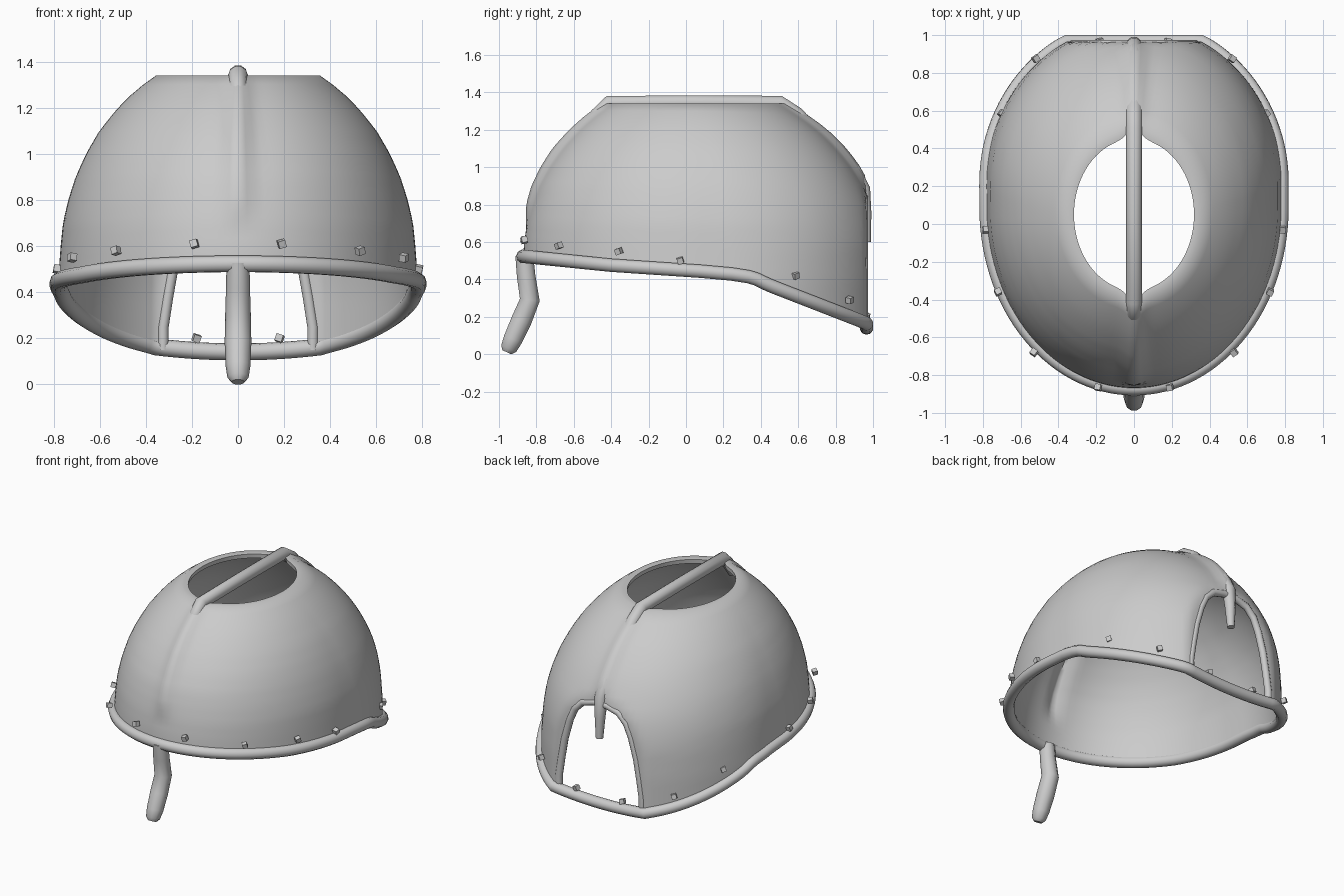
import bpy, bmesh, math
from mathutils import Vector, Euler

if "Cube" in bpy.data.objects:
    bpy.data.objects.remove(bpy.data.objects["Cube"])

steel = bpy.data.materials.new("grey steel")
steel.diffuse_color = (0.6, 0.6, 0.6, 1)
steel.use_nodes = True
steel.node_tree.nodes["Principled BSDF"].inputs["Base Color"].default_value = steel.diffuse_color

# helmet profile: height, half width, front y, back y, centre y
PROFILE = [
    (0.05, 0.79, -0.88, 1.06, 0.08),
    (0.40, 0.785, -0.88, 1.06, 0.08),
    (0.60, 0.77, -0.865, 1.05, 0.08),
    (0.70, 0.76, -0.85, 1.03, 0.08),
    (0.80, 0.737, -0.825, 1.00, 0.08),
    (0.90, 0.705, -0.79, 0.95, 0.08),
    (1.00, 0.66, -0.735, 0.89, 0.07),
    (1.10, 0.602, -0.665, 0.81, 0.07),
    (1.20, 0.522, -0.575, 0.71, 0.06),
    (1.28, 0.44, -0.485, 0.60, 0.06),
    (1.34, 0.357, -0.40, 0.50, 0.05),
]
# height of the lower edge along y
RIM = [(-0.9, 0.525), (-0.4, 0.475), (0.2, 0.435), (0.36, 0.41),
       (0.44, 0.37), (0.98, 0.16)]
# strength of the raised centre ridge by height
RIDGE = [(0.68, 0.0), (0.80, 0.03), (1.10, 0.05), (1.34, 0.05)]
BACK = 0.965
COLS, ROWS = 120, 22


def lerp(table, t):
    if t <= table[0][0]:
        return table[0][1:]
    for a, b in zip(table, table[1:]):
        if t <= b[0]:
            f = (t - a[0]) / (b[0] - a[0])
            return [p + (q - p) * f for p, q in zip(a[1:], b[1:])]
    return table[-1][1:]


def section(z, ang, scale=1.0):
    hx, yf, yb, c = lerp(PROFILE, z)
    s = math.sin(ang)
    x = hx * scale * math.cos(ang)
    if s > 0:
        c += 0.12 * min(1, (1.34 - z) / 0.8)   # fuller sides towards the back
        y = min(c + s * scale * (yb - c), BACK)
    else:
        y = c + s * scale * (c - yf)
    bump = lerp(RIDGE, z)[0] * math.exp(-(x / 0.05) ** 2)
    if s > 0:
        bump *= min(1, max(0, (z - 0.85) / 0.1))
    return Vector((x, y + math.copysign(bump, s), z))


def lower_edge(ang):
    p = section(0.4, ang)
    z = lerp(RIM, p.y)[0]
    if p.y > 0.9:
        z -= 0.025 * max(0, 1 - (p.x / 0.38) ** 2)
    return section(z, ang)


def finish(ob, angle=40):
    bpy.ops.object.select_all(action='DESELECT')
    ob.select_set(True)
    bpy.context.view_layer.objects.active = ob
    bpy.ops.object.convert(target='MESH')
    ob = bpy.context.object
    ob.data.materials.clear()
    ob.data.materials.append(steel)
    bpy.ops.object.shade_smooth_by_angle(angle=math.radians(angle))
    return ob


def mesh_object(name, bm):
    me = bpy.data.meshes.new(name)
    bm.to_mesh(me)
    bm.free()
    ob = bpy.data.objects.new(name, me)
    bpy.context.collection.objects.link(ob)
    return ob


def tube(name, pts, radii, cyclic=False):
    cu = bpy.data.curves.new(name, 'CURVE')
    cu.dimensions = '3D'
    cu.bevel_depth = 1.0
    cu.bevel_resolution = 3
    cu.use_fill_caps = True
    sp = cu.splines.new('POLY')
    sp.points.add(len(pts) - 1)
    for p, co, r in zip(sp.points, pts, radii):
        p.co = (*co, 1)
        p.radius = r
    sp.use_cyclic_u = cyclic
    ob = bpy.data.objects.new(name, cu)
    bpy.context.collection.objects.link(ob)
    return finish(ob, 60)


# domed shell, open at the crown with an inward lip
angles = [2 * math.pi * i / COLS for i in range(COLS)]
bm = bmesh.new()
rows = []
for j in range(ROWS + 1):
    row = []
    for a in angles:
        z0 = lower_edge(a).z
        row.append(bm.verts.new(section(z0 + (1.34 - z0) * j / ROWS, a)))
    rows.append(row)
lip = []
for a in angles:
    p = section(1.34, a, 0.89)
    p.z = 1.335
    lip.append(bm.verts.new(p))
rows.append(lip)
for lo, hi in zip(rows, rows[1:]):
    for i in range(COLS):
        k = (i + 1) % COLS
        bm.faces.new((lo[i], lo[k], hi[k], hi[i]))
shell = mesh_object("shell", bm)
solid = shell.modifiers.new("thickness", 'SOLIDIFY')
solid.thickness = 0.03
solid.offset = -1

# arched cut in the back
half = [(0.325, -0.1), (0.325, 0.25), (0.305, 0.38), (0.28, 0.52), (0.24, 0.66),
        (0.20, 0.75), (0.14, 0.81), (0.05, 0.835)]
arch = half + [(-x, z) for x, z in reversed(half)]
bm = bmesh.new()
face = bm.faces.new([bm.verts.new((x, 0.65, z)) for x, z in arch])
ext = bmesh.ops.extrude_face_region(bm, geom=[face])
bmesh.ops.translate(bm, vec=(0, 0.7, 0),
                    verts=[v for v in ext["geom"] if isinstance(v, bmesh.types.BMVert)])
bmesh.ops.recalc_face_normals(bm, faces=bm.faces)
cutter = mesh_object("arch_cutter", bm)
cutter.hide_render = True
cut = shell.modifiers.new("back_opening", 'BOOLEAN')
cut.operation = 'DIFFERENCE'
cut.solver = 'EXACT'
cut.object = cutter
finish(shell, 60)
bpy.data.objects.remove(cutter)

# thickened edge around the back opening
edge = [(x, 0.95, max(z, 0.15)) for x, z in arch]
tube("opening_edge", edge, [0.024] * len(edge))

# rolled rim around the lower edge
tube("rim", [lower_edge(a) for a in angles], [0.037] * COLS, True)

# crest rod bridging the crown, running into the ridge at both ends
crest = [(-0.52, 1.20, 0.03), (-0.475, 1.28, 0.04), (-0.41, 1.342, 0.043),
         (0.05, 1.344, 0.042), (0.50, 1.342, 0.043), (0.59, 1.28, 0.045),
         (0.67, 1.20, 0.04)]
tube("crest_rod", [(0, y, z) for y, z, r in crest], [r for y, z, r in crest])

# tail of the crest hanging over the back opening
tail = [(0.83, 1.06, 0.035), (0.89, 0.98, 0.045), (0.945, 0.88, 0.043),
        (0.958, 0.75, 0.035), (0.965, 0.60, 0.024)]
tube("crest_tail", [(0, y, z) for y, z, r in tail], [r for y, z, r in tail])

# nose guard
nose = [(-0.865, 0.53, 0.05), (-0.855, 0.42, 0.052), (-0.835, 0.29, 0.056),
        (-0.88, 0.18, 0.058), (-0.925, 0.08, 0.054), (-0.948, 0.03, 0.046),
        (-0.957, 0.01, 0.028)]
tube("nose_guard", [(0, y, z) for y, z, r in nose], [r for y, z, r in nose])

# small square rivets above the rim, mirrored left and right
rivets = [(0.19, -0.865, 0.61), (0.53, -0.68, 0.58), (0.72, -0.36, 0.55),
          (0.785, -0.03, 0.50), (0.70, 0.585, 0.42), (0.52, 0.875, 0.29),
          (0.18, 0.965, 0.20)]
bm = bmesh.new()
for x, y, z in rivets:
    for s in (-1, 1):
        new = bmesh.ops.create_cube(bm, size=0.032)["verts"]
        turn = Euler((0.3, 0.2 * s, math.atan2(y, x * s))).to_matrix()
        for v in new:
            v.co = turn @ v.co + Vector((x * s, y, z))
finish(mesh_object("rivets", bm), 30)
